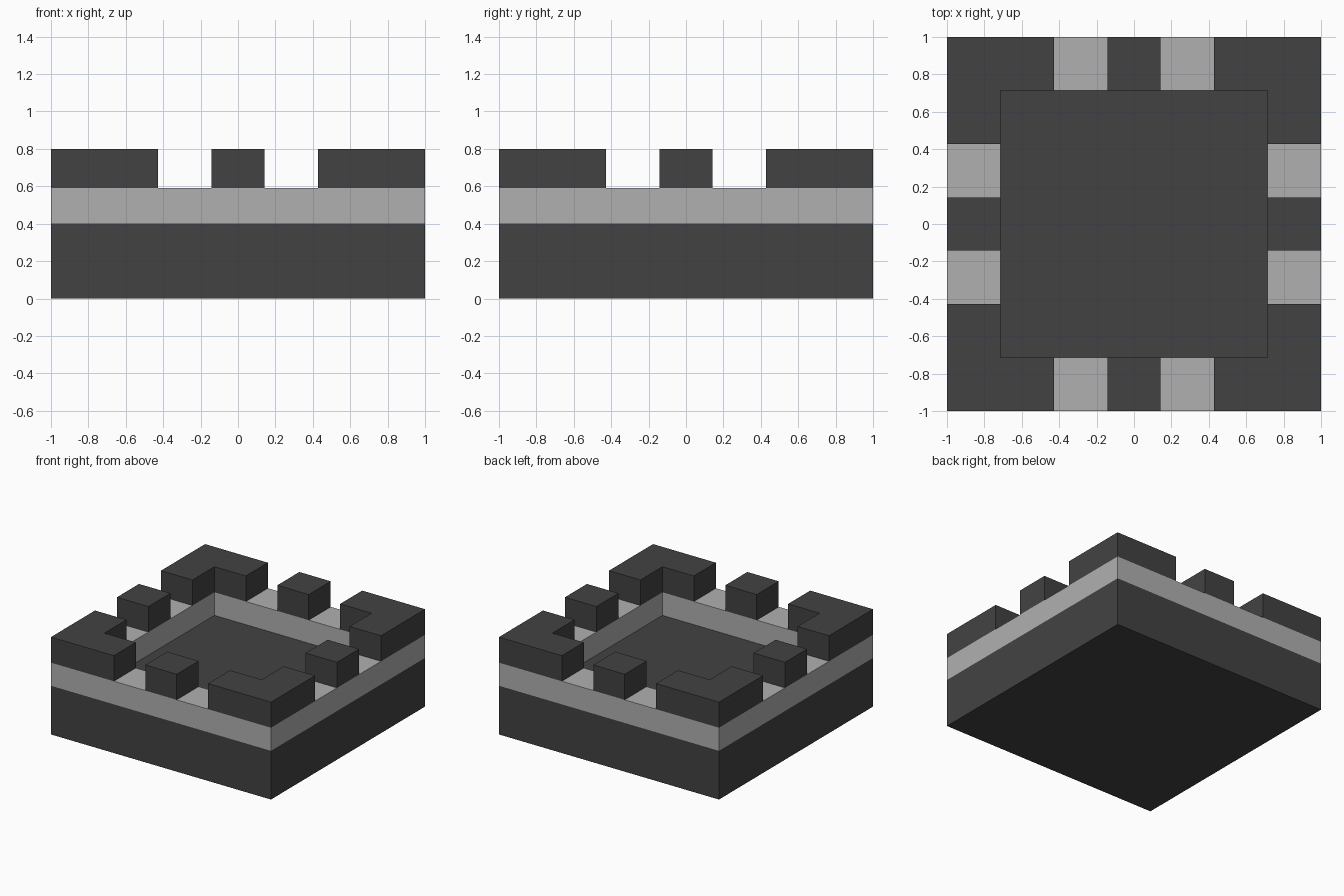
import bpy
import bmesh
from math import pi
from mathutils import Matrix

if "Cube" in bpy.data.objects:
    bpy.data.objects.remove(bpy.data.objects["Cube"])

U = 2 / 7                       # plan module: the side is seven modules wide
Z_BASE, Z_WALL, Z_TOP = 0.40, 0.59, 0.80


def material(name, value):
    m = bpy.data.materials.new(name)
    m.diffuse_color = (value, value, value, 1)
    m.use_nodes = True
    m.node_tree.nodes["Principled BSDF"].inputs["Base Color"].default_value = m.diffuse_color
    return m


dark = material("dark_stone", 0.055)
light = material("light_stone", 0.434)


def prism(name, outline, z0, z1, mat, hole_border=0, turn=0):
    """Extrude a flat outline upwards, optionally as a hollow frame."""
    bm = bmesh.new()
    face = bm.faces.new([bm.verts.new((x, y, z0)) for x, y in outline])
    bm.normal_update()
    if hole_border:
        bmesh.ops.inset_region(bm, faces=[face], thickness=hole_border,
                               use_boundary=True, use_even_offset=True)
        bmesh.ops.delete(bm, geom=[face], context='FACES_ONLY')
    ext = bmesh.ops.extrude_face_region(bm, geom=bm.faces[:], use_keep_orig=True)
    top = [v for v in ext["geom"] if isinstance(v, bmesh.types.BMVert)]
    bmesh.ops.translate(bm, verts=top, vec=(0, 0, z1 - z0))
    bmesh.ops.rotate(bm, verts=bm.verts, matrix=Matrix.Rotation(turn, 3, 'Z'))
    bmesh.ops.recalc_face_normals(bm, faces=bm.faces)
    mesh = bpy.data.meshes.new(name)
    bm.to_mesh(mesh)
    bm.free()
    mesh.materials.append(mat)
    obj = bpy.data.objects.new(name, mesh)
    bpy.context.collection.objects.link(obj)
    return obj


square = [(-1, -1), (1, -1), (1, 1), (-1, 1)]
inner, arm, half = 1 - U, 1 - 2 * U, U / 2

# Solid base slab, whose top is also the courtyard floor
prism("base", square, 0, Z_BASE, dark)

# Light band around the edge
prism("wall_band", square, Z_BASE, Z_WALL, light, hole_border=U)

# L-shaped corner merlons and square middle merlons, one of each per side
corner = [(arm, 1), (arm, inner), (inner, inner), (inner, arm), (1, arm), (1, 1)]
middle = [(-half, inner), (half, inner), (half, 1), (-half, 1)]
for i in range(4):
    prism(f"corner_merlon_{i + 1}", corner, Z_WALL, Z_TOP, dark, turn=i * pi / 2)
    prism(f"middle_merlon_{i + 1}", middle, Z_WALL, Z_TOP, dark, turn=i * pi / 2)
